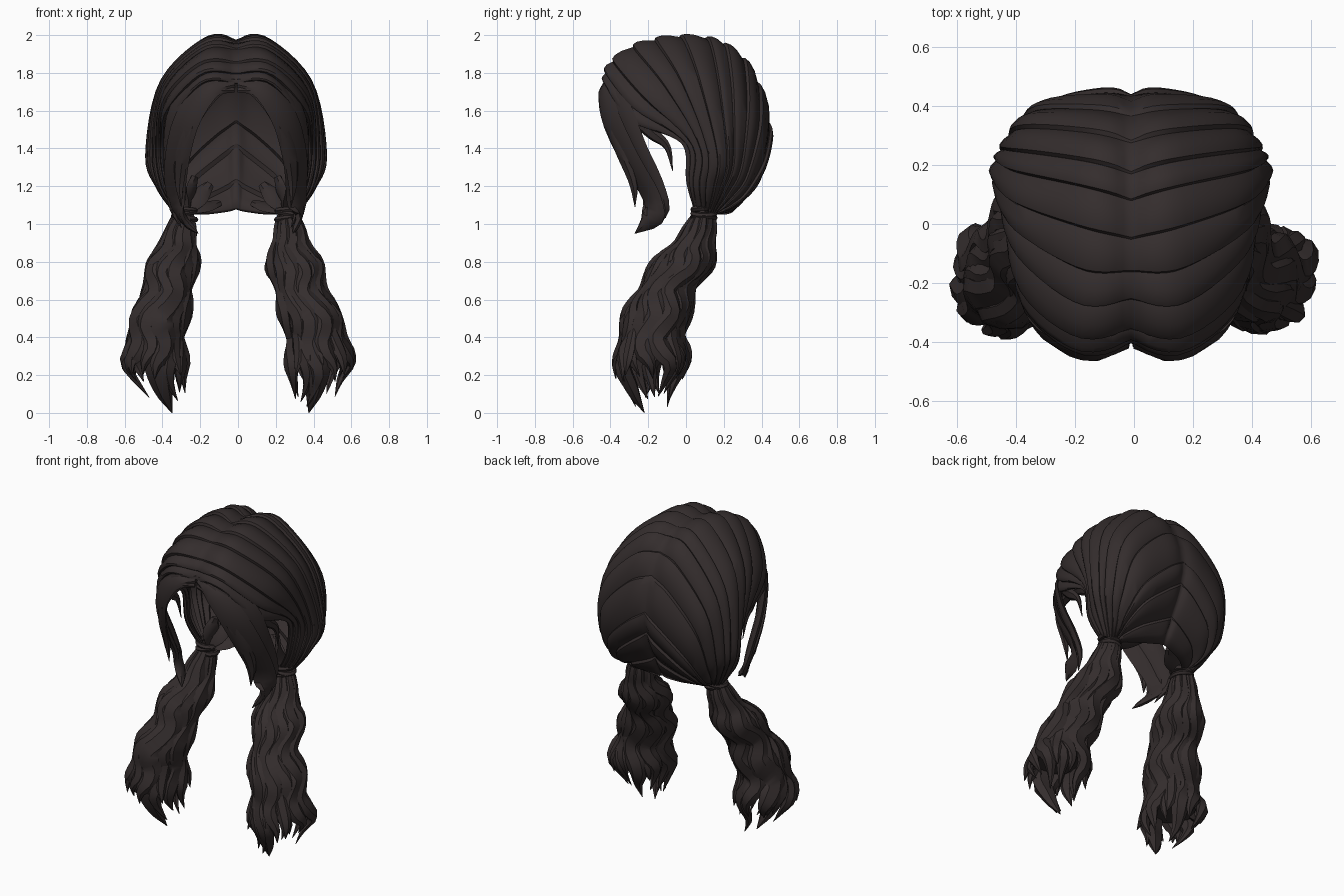
import bpy, bmesh, math, random
from mathutils import Vector as V

if "Cube" in bpy.data.objects:
    bpy.data.objects.remove(bpy.data.objects["Cube"])

random.seed(11)
MID = -0.01                      # parting plane
HEAD = V((0.0, 0.05, 1.5))
hair = bpy.data.materials.new("dark_brown_hair")
hair.diffuse_color = (0.034, 0.026, 0.026, 1)
hair.use_nodes = True
hair.node_tree.nodes["Principled BSDF"].inputs["Base Color"].default_value = hair.diffuse_color


def spline(pts, t):
    """Point on a smooth curve through pts, t in 0..1."""
    n = len(pts) - 1
    s = min(max(t, 0), 1) * n
    i = min(int(s), n - 1)
    f = s - i
    b, c = pts[i], pts[i + 1]
    a = pts[i - 1] if i else b * 2 - c
    d = pts[i + 2] if i + 2 <= n else c * 2 - b
    return 0.5 * (b * 2 + (c - a) * f + (a * 2 - b * 5 + c * 4 - d) * f * f
                  + (b * 3 - a - c * 3 + d) * f ** 3)


def finish(name, bm, thick=0, side=0):
    """Smooth-shaded object from a right-hand half; side 0 mirrors it, -1 flips it."""
    if side:
        for v in bm.verts:
            v.co.x *= side
        bmesh.ops.recalc_face_normals(bm, faces=bm.faces[:])
    me = bpy.data.meshes.new(name)
    bm.to_mesh(me)
    bm.free()
    ob = bpy.data.objects.new(name, me)
    bpy.context.collection.objects.link(ob)
    ob.location.x = MID
    me.materials.append(hair)
    bpy.ops.object.select_all(action='DESELECT')
    ob.select_set(True)
    bpy.context.view_layer.objects.active = ob
    bpy.ops.object.shade_smooth_by_angle(angle=math.radians(38))
    if not side:
        ob.modifiers.new("mirror", 'MIRROR').merge_threshold = 0.002
    if thick:
        sol = ob.modifiers.new("thickness", 'SOLIDIFY')
        sol.thickness, sol.offset = thick, -1


def tube(bm, rings, closed_ends=True):
    """Skin a list of rings of points."""
    vs = [[bm.verts.new(p) for p in r] for r in rings]
    k = len(vs[0])
    for a, b in zip(vs, vs[1:]):
        for j in range(k):
            bm.faces.new((a[j], a[(j + 1) % k], b[(j + 1) % k], b[j]))
    if closed_ends:
        bm.faces.new(vs[0][::-1])
        bm.faces.new(vs[-1])


def lock(bm, path, widths, thick, centres=None, steps=18, sides=6):
    """Tapered lens-shaped lock, its flat side facing the centres."""
    pts = [V(p) for p in path]
    ws = [V((w, 0, 0)) for w in widths]
    rings = []
    for i in range(steps + 1):
        t = i / steps
        p = spline(pts, t)
        tan = (spline(pts, t + 0.02) - spline(pts, t - 0.02)).normalized()
        n = p - (spline(centres, t) if centres else HEAD)
        n = (n - tan * n.dot(tan)).normalized()
        s = tan.cross(n)
        w = max(spline(ws, t).x, 0.002)
        h = min(thick, w * 0.7)
        rings.append([p + s * (w * math.cos(a)) + n * (h * math.sin(a))
                      for a in (2 * math.pi * j / sides for j in range(sides))])
    tube(bm, rings)


def clean(bm):
    bmesh.ops.recalc_face_normals(bm, faces=bm.faces[:])
    return bm


# --- cap: guide strands from the parting to the tie, front to back
guides = [[V(p) for p in g] for g in (
    ((0, -.40, 1.74), (.17, -.42, 1.74), (.335, -.28, 1.54), (.36, -.02, 1.44), (.345, .01, 1.23), (.27, .05, 1.08)),
    ((0, -.365, 1.84), (.18, -.385, 1.83), (.36, -.23, 1.65), (.395, .03, 1.43), (.375, .04, 1.22), (.31, .06, 1.08)),
    ((0, -.23, 1.935), (.17, -.24, 1.925), (.375, -.08, 1.72), (.425, .09, 1.40), (.40, .08, 1.21), (.33, .09, 1.08)),
    ((0, -.04, 1.97), (.16, .0, 1.965), (.385, .08, 1.745), (.46, .17, 1.37), (.41, .15, 1.20), (.33, .12, 1.07)),
    ((0, .18, 1.935), (.15, .22, 1.915), (.375, .25, 1.66), (.43, .25, 1.33), (.38, .20, 1.18), (.31, .14, 1.06)),
    ((0, .35, 1.79), (.14, .37, 1.73), (.33, .37, 1.52), (.37, .31, 1.26), (.33, .23, 1.14), (.29, .15, 1.06)),
    ((0, .43, 1.48), (.11, .43, 1.40), (.25, .39, 1.27), (.30, .30, 1.15), (.29, .22, 1.09), (.27, .14, 1.06)),
    ((0, .25, 1.075), (.05, .24, 1.065), (.14, .21, 1.055), (.21, .16, 1.055), (.24, .12, 1.06), (.25, .10, 1.06)))]


def cap_point(u, v):
    return spline([spline(g, v) for g in guides], u)


# overlapping locks of uneven width, each with a stepped front edge
LOCKS, ROWS = 13, 28
edges = [0.0]
for i in range(LOCKS):
    edges.append(edges[-1] + random.uniform(0.6, 1.4))
us = []
for a, b in zip(edges, edges[1:]):
    for f, h in ((0, 0.2), (0.06, 0.8), (0.25, 1), (0.55, 0.85), (0.98, 0.3)):
        us.append(((a + (b - a) * f) / edges[-1], h))
bm = bmesh.new()
grid = []
for u, h in us:
    row = []
    for j in range(ROWS + 1):
        v = j / ROWS
        p = cap_point(u, v)
        e = 0.01
        du = cap_point(min(u + e, 1), v) - cap_point(max(u - e, 0), v)
        dv = cap_point(u, min(v + e, 1)) - cap_point(u, max(v - e, 0))
        n = dv.cross(du).normalized()
        p = p + n * (0.025 * h * min(1, 0.25 + v * 9) * (1 - 0.6 * v ** 3))
        p.x = 0 if j == 0 else max(p.x, 0.003)
        row.append(bm.verts.new(p))
    grid.append(row)
for a, b in zip(grid, grid[1:]):
    for j in range(ROWS):
        bm.faces.new((a[j], a[j + 1], b[j + 1], b[j]))
finish("cap_hair", bm, 0.02)

# --- curtain bangs sweeping from the front parting past the face
for label, side, tip in (("right", 1, .30), ("left", -1, .20)):
    bm = bmesh.new()
    bangs = (
        (((.01, -.40, 1.74), (.14, -.435, 1.71), (.26, -.395, 1.55), (.315, -.29, 1.33), (.32, -.18, 1.14),
          (.5 * tip + .18, -.18, 1.03), (tip, -.27, .95)), (.02, .06, .08, .08, .07, .06, .002)),
        (((.01, -.39, 1.77), (.16, -.41, 1.75), (.30, -.34, 1.60), (.345, -.25, 1.40), (.345, -.16, 1.22),
          (.33, -.12, 1.08), (.29, -.17, .98)), (.02, .06, .075, .06, .05, .035, .002)),
        (((.01, -.41, 1.71), (.10, -.43, 1.70), (.22, -.415, 1.56), (.285, -.345, 1.38), (.30, -.28, 1.22),
          (.29, -.27, 1.09)), (.015, .03, .04, .045, .03, .002)),
        (((.30, -.28, 1.57), (.34, -.18, 1.48), (.35, -.10, 1.41), (.345, -.07, 1.28)), (.04, .035, .02, .002)))
    for path, widths in bangs:
        lock(bm, path, widths, 0.02)
    finish(label + "_bangs", clean(bm), side=side)

# --- broad inner locks gathered in front of the tie
bm = bmesh.new()
for tip in ((.14, .16, 1.21), (.22, .10, 1.25), (.09, .20, 1.11)):
    end, start = V(tip), V((.27, .09, 1.06))
    m = start.lerp(end, 0.5) + V((0, -.015, 0))
    lock(bm, (start, m, end), (.03, .055, .025), 0.018, steps=8)
finish("nape_locks", clean(bm))

# --- wrapped hair tie: three tilted bands
bm = bmesh.new()
for k in range(3):
    c = V((.273, .095, 1.033 + 0.022 * k))
    tilt = (0.15, -0.2, 0.1)[k]
    rings = []
    for i in range(16):
        a = 2 * math.pi * i / 16
        d = V((math.cos(a), math.sin(a), tilt * math.cos(a)))
        rings.append([c + d * (0.057 + 0.016 * math.cos(b)) + V((0, 0, 0.016 * math.sin(b)))
                      for b in (math.pi * j / 3 for j in range(6))])
    tube(bm, rings + [rings[0]], False)
bmesh.ops.remove_doubles(bm, verts=bm.verts[:], dist=0.0005)
finish("hair_ties", clean(bm))

# --- pigtails: a core wrapped in broad wavy locks with loose tips
depth = ((.095, 1.06), (.06, .92), (-.02, .78), (-.115, .62), (-.17, .44), (-.185, .25), (-.19, .0))
radius = [V((r, 0, 0)) for r in (.045, .08, .125, .13, .15, .165, .075)]
right_x = (.275, .29, .31, .355, .415, .445, .385)
left_x = (.275, .30, .335, .37, .415, .43, .34)


def tail_point(t, ang, k):
    wave = 1 + 0.11 * math.sin(t * 25 - 0.4 + 0.5 * math.sin(ang))
    r = spline(radius, t).x * k * wave
    return spline(centre, t) + V((math.cos(ang), 1.1 * math.sin(ang), 0)) * r


def loose(bm, ang, stops, widths, thick):
    path = [tail_point(t, ang + 0.5 * t, r) for t, r in stops]
    lock(bm, path, widths, thick, [spline(centre, t) for t, r in stops], steps=12)


for label, side, xs in (("right", 1, right_x), ("left", -1, left_x)):
    centre = [V((x, y, z)) for x, (y, z) in zip(xs, depth)]
    bm = bmesh.new()
    tube(bm, [[tail_point(i / 24, 2 * math.pi * j / 14, 0.72) for j in range(14)] for i in range(20)])
    N = 12
    for k in range(N):
        base = 2 * math.pi * (k + random.uniform(-.2, .2)) / N
        reach = random.uniform(0.86, 0.98)
        size = random.uniform(0.8, 1.1)
        lift = random.uniform(0.80, 0.96)
        path, mids = [], []
        for i in range(17):
            t = i / 16 * reach
            ang = base + 0.4 * t + 0.2 * math.sin(t * 24 + 0.8 * math.sin(base)) * min(1, 3 * t)
            path.append(tail_point(t, ang, lift))
            mids.append(spline(centre, t))
        # flicked tip
        path[-1] += (path[-1] - mids[-1]) * random.uniform(-0.1, 0.3)
        widths = [w * size for w in (.018, .035, .055, .06, .06, .065, .072, .055, .002)]
        lock(bm, path, widths, 0.034, mids, steps=36)
    # lowest lock and stray ends
    loose(bm, 4.2, ((.72, .7), (.82, .75), (.92, .7), (1, .4)), (.04, .07, .05, .002), 0.04)
    for k in range(4):
        loose(bm, math.pi * k / 2 + 0.4, ((.6, .8), (.7, .95), (.8, .92), (.87, 1.1)), (.02, .04, .035, .002), 0.022)
    finish(label + "_pigtail", clean(bm), side=side)
